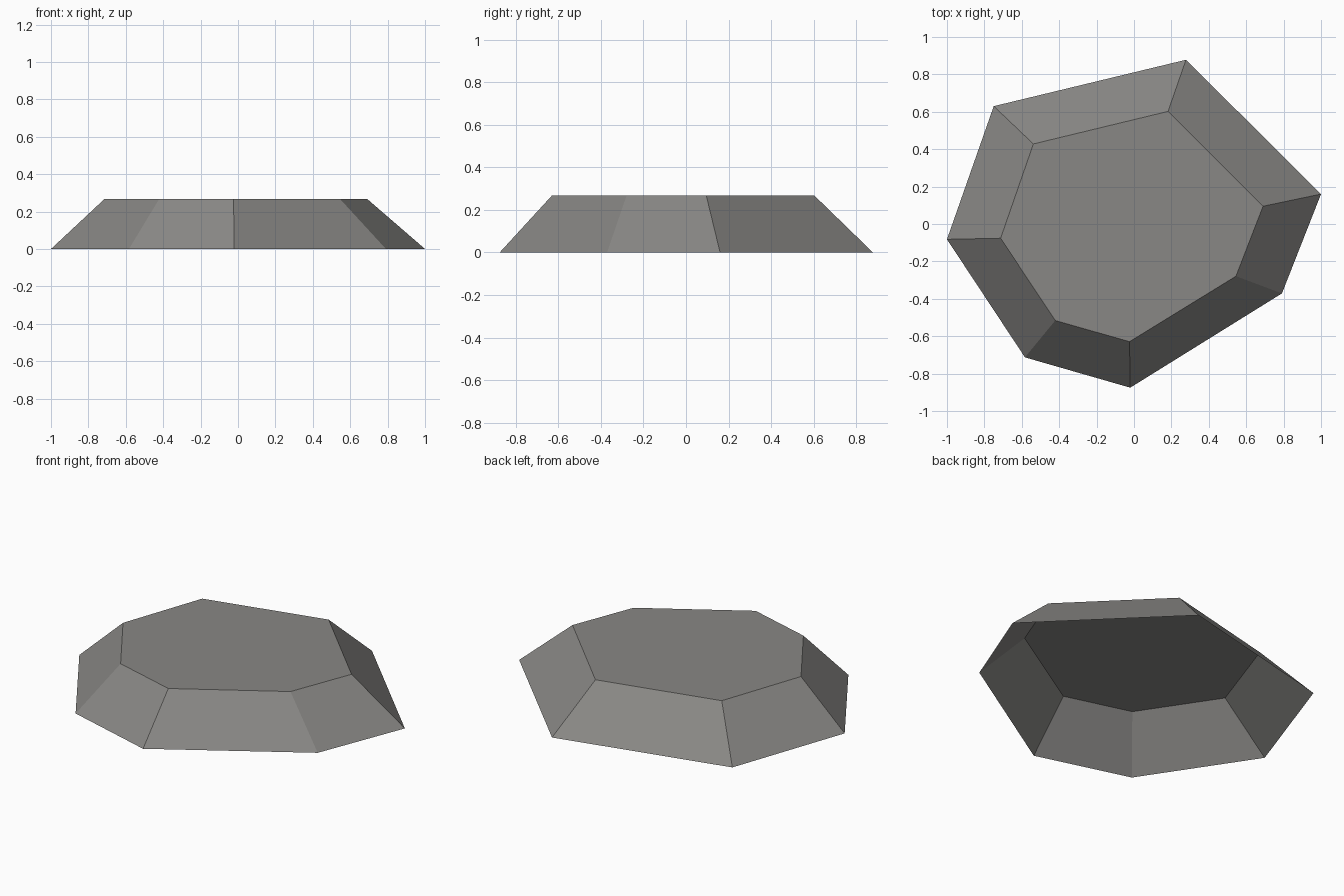
import bpy
import bmesh

if "Cube" in bpy.data.objects:
    bpy.data.objects.remove(bpy.data.objects["Cube"])

HEIGHT = 0.268

# Outlines seen from above, clockwise from the back corner
FOOT = [(0.278, 0.878), (1.0, 0.16), (0.791, -0.371), (-0.02, -0.875),
        (-0.583, -0.713), (-1.0, -0.082), (-0.75, 0.63)]
RIM = [(0.182, 0.602), (0.69, 0.095), (0.545, -0.279), (-0.024, -0.629),
       (-0.421, -0.516), (-0.713, -0.076), (-0.538, 0.428)]

grey = bpy.data.materials.new("stone grey")
grey.diffuse_color = (0.25, 0.245, 0.235, 1)
grey.use_nodes = True
grey.node_tree.nodes["Principled BSDF"].inputs["Base Color"].default_value = grey.diffuse_color

# Flat-topped rock: sloping sides and a top, hollow and open underneath
bm = bmesh.new()
low = [bm.verts.new((x, y, 0)) for x, y in FOOT]
high = [bm.verts.new((x, y, HEIGHT)) for x, y in RIM]
n = len(low)
for i in range(n):
    j = (i + 1) % n
    bm.faces.new((low[j], low[i], high[i], high[j]))
bm.faces.new(high[::-1])

mesh = bpy.data.meshes.new("flat_rock")
bm.to_mesh(mesh)
bm.free()
mesh.materials.append(grey)
rock = bpy.data.objects.new("flat_rock", mesh)
bpy.context.collection.objects.link(rock)
